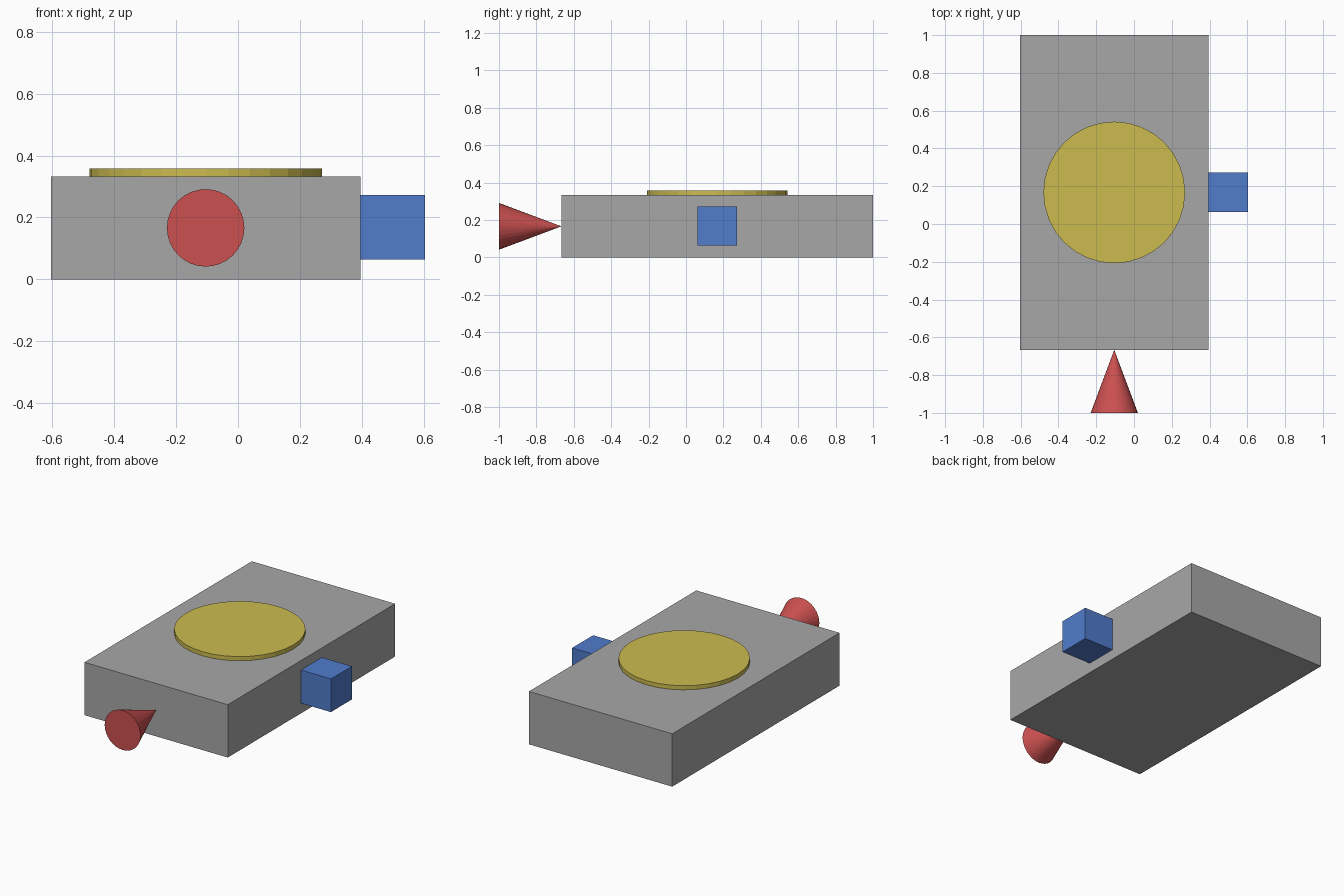
import bpy
import math

default = bpy.data.objects.get("Cube")
if default:
    bpy.data.objects.remove(default, do_unlink=True)


def make_material(name, rgb):
    mat = bpy.data.materials.new(name)
    mat.use_nodes = True
    colour = (*rgb, 1.0)
    mat.diffuse_color = colour
    mat.node_tree.nodes["Principled BSDF"].inputs["Base Color"].default_value = colour
    return mat


def finish(name, mat):
    obj = bpy.context.object
    obj.name = name
    obj.data.materials.append(mat)
    return obj


def box(name, low, high, mat):
    centre = [(a + b) / 2 for a, b in zip(low, high)]
    bpy.ops.mesh.primitive_cube_add(size=1, location=centre)
    obj = finish(name, mat)
    obj.scale = [b - a for a, b in zip(low, high)]
    bpy.ops.object.transform_apply(location=False, rotation=False, scale=True)
    return obj


grey = make_material("grey", (0.39, 0.39, 0.39))
yellow = make_material("yellow", (0.6, 0.5, 0.08))
red = make_material("red", (0.6, 0.08, 0.08))
blue = make_material("blue", (0.08, 0.2, 0.6))

BODY_LOW = (-0.604, -0.666, 0.0)
BODY_HIGH = (0.395, 1.0, 0.333)
MID_X, MID_Y, MID_Z = [(a + b) / 2 for a, b in zip(BODY_LOW, BODY_HIGH)]
TOP, FRONT, SIDE = BODY_HIGH[2], BODY_LOW[1], BODY_HIGH[0]

# Slab body
box("body", BODY_LOW, BODY_HIGH, grey)

# Thin round plate on top
DISC_HEIGHT = 0.026
bpy.ops.mesh.primitive_cylinder_add(
    vertices=32, radius=0.375, depth=DISC_HEIGHT,
    location=(MID_X, MID_Y, TOP + DISC_HEIGHT / 2))
finish("top_disc", yellow)

# Cone whose tip touches the front face
CONE_LENGTH = 1.0 + FRONT
bpy.ops.mesh.primitive_cone_add(
    vertices=32, radius1=0.125, radius2=0, depth=CONE_LENGTH,
    location=(MID_X, FRONT - CONE_LENGTH / 2, MID_Z),
    rotation=(-math.pi / 2, 0, 0))
finish("front_cone", red)

# Cube on the left side
HALF = 0.1045
box("left_cube", (SIDE, MID_Y - HALF, MID_Z - HALF + 0.002),
    (SIDE + 2 * HALF, MID_Y + HALF, MID_Z + HALF + 0.002), blue)
